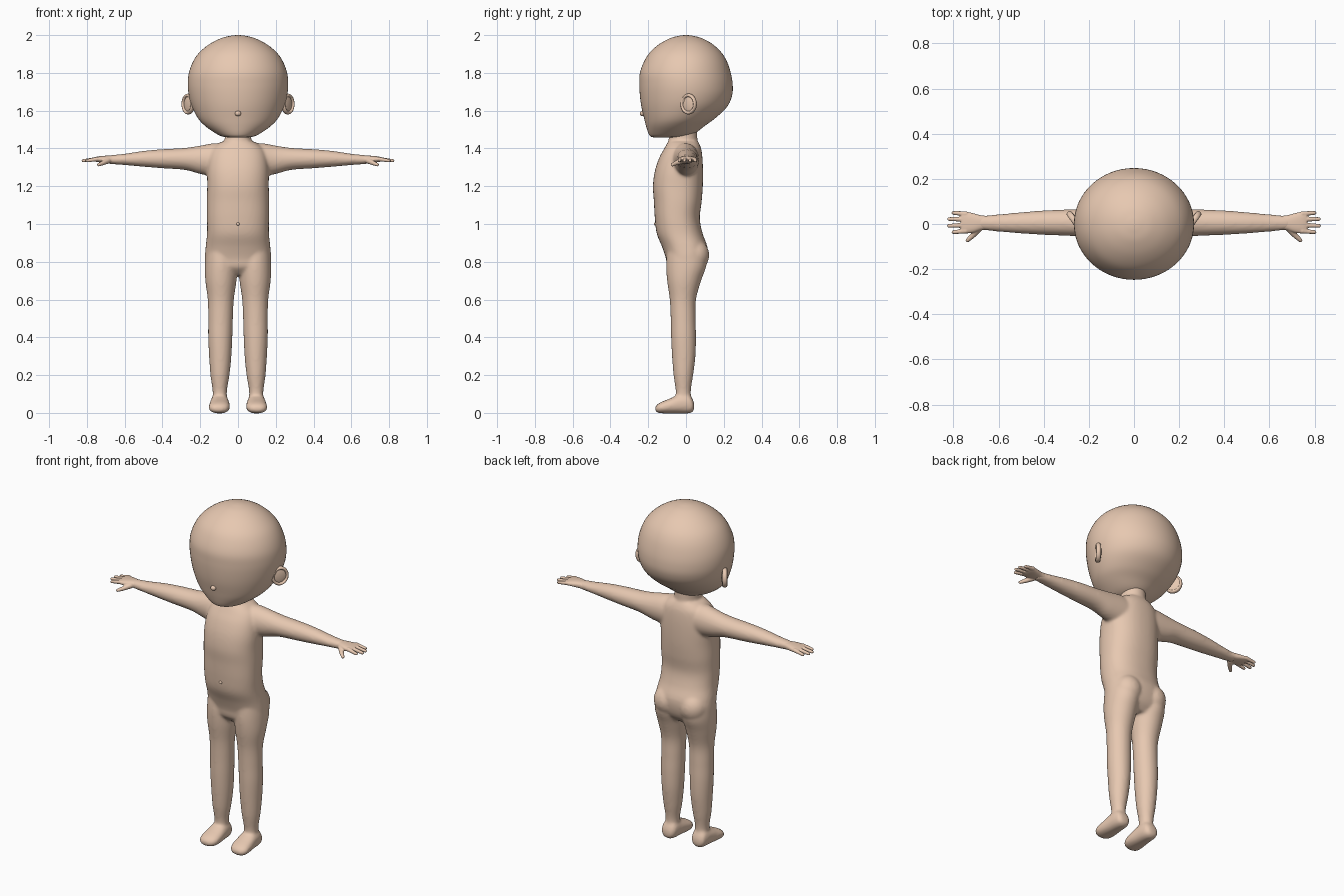
import bpy, bmesh, math
from mathutils import Vector, Matrix

skin = bpy.data.materials.new("skin")
skin.diffuse_color = (0.8, 0.58, 0.44, 1)


def spline(rows, steps):
    """Catmull-Rom resampling of station rows."""
    out = []
    for i in range(len(rows) - 1):
        p0, p1 = rows[max(i - 1, 0)], rows[i]
        p2, p3 = rows[i + 1], rows[min(i + 2, len(rows) - 1)]
        for s in range(steps):
            t = s / steps
            out.append([0.5 * (2 * b + (c - a) * t + (2 * a - 5 * b + 4 * c - d) * t * t
                               + (3 * b - a - 3 * c + d) * t ** 3)
                        for a, b, c, d in zip(p0, p1, p2, p3)])
    return out + [list(rows[-1])]


def loft(bm, rows, axis, side=1, power=2.0, n=48, steps=5):
    """Rows: position on axis, then min/max of the two other axes."""
    rings = []
    for t, a0, a1, b0, b1 in spline(rows, steps):
        ring = []
        for k in range(n):
            ang = 2 * math.pi * k / n
            c, s = math.cos(ang), math.sin(ang)
            u = (a0 + a1) / 2 + (a1 - a0) / 2 * math.copysign(abs(c) ** (2 / power), c)
            v = (b0 + b1) / 2 + (b1 - b0) / 2 * math.copysign(abs(s) ** (2 / power), s)
            p = {'x': (t, u, v), 'y': (u, t, v), 'z': (u, v, t)}[axis]
            ring.append(bm.verts.new((p[0] * side, p[1], p[2])))
        rings.append(ring)
    for r, q in zip(rings, rings[1:]):
        for k in range(n):
            j = (k + 1) % n
            bm.faces.new((r[k], r[j], q[j], q[k]))
    bm.faces.new(rings[0])
    bm.faces.new(rings[-1])


def ball(bm, loc, size, turn=0.0):
    m = Matrix.Translation(loc) @ Matrix.Rotation(turn, 4, 'Z') @ Matrix.Diagonal((*size, 1))
    bmesh.ops.create_uvsphere(bm, u_segments=32, v_segments=20, radius=1, matrix=m)


def finger(bm, p, q, r0, r1):
    p, q = Vector(p), Vector(q)
    d = q - p
    m = Matrix.Translation((p + q) / 2) @ d.to_track_quat('Z', 'Y').to_matrix().to_4x4()
    bmesh.ops.create_cone(bm, cap_ends=True, segments=20, radius1=r0, radius2=r1,
                          depth=d.length, matrix=m)
    ball(bm, p, (r0,) * 3)
    ball(bm, q, (r1,) * 3)


def finish(name, bm, voxel=0, smooth=0):
    bmesh.ops.recalc_face_normals(bm, faces=bm.faces)
    for f in bm.faces:
        f.smooth = True
    me = bpy.data.meshes.new(name)
    bm.to_mesh(me)
    bm.free()
    me.materials.append(skin)
    ob = bpy.data.objects.new(name, me)
    bpy.context.collection.objects.link(ob)
    if voxel:
        r = ob.modifiers.new("merge", 'REMESH')
        r.mode, r.voxel_size, r.use_smooth_shade = 'VOXEL', voxel, True
        s = ob.modifiers.new("blend", 'SMOOTH')
        s.factor, s.iterations = 0.5, smooth
    return ob


# head, rows from chin to crown
bm = bmesh.new()
loft(bm, [(1.457, -.04, .04, -.165, -.07), (1.464, -.085, .085, -.188, 0),
          (1.482, -.122, .122, -.2, .05), (1.52, -.175, .175, -.212, .1),
          (1.56, -.212, .212, -.222, .155), (1.62, -.243, .243, -.236, .217),
          (1.68, -.26, .26, -.244, .244), (1.74, -.266, .266, -.247, .247),
          (1.8, -.26, .26, -.244, .237), (1.86, -.238, .238, -.222, .217),
          (1.91, -.203, .203, -.19, .186), (1.955, -.147, .147, -.138, .137),
          (1.985, -.085, .085, -.08, .08), (1.997, -.035, .035, -.033, .033),
          (2.0, -.004, .004, -.004, .004)], 'z', n=64)
ball(bm, (0, -.23, 1.585), (.016, .014, .014))  # nose
finish("head", bm)

# ears: tilted cupped discs
for side, label in ((1, "left"), (-1, "right")):
    bm = bmesh.new()
    turn = -math.radians(35) * side
    place = Matrix.Translation((.264 * side, .014, 1.635)) @ Matrix.Rotation(turn, 4, 'Z')
    ball(bm, (.259 * side, .016, 1.635), (.013, .046, .05), turn)
    rim = []
    for i in range(40):
        a = 2 * math.pi * i / 40
        ring = []
        for k in range(12):
            b = 2 * math.pi * k / 12
            r = 1 + .2 * math.cos(b)
            ring.append(bm.verts.new(place @ Vector((.013 * math.sin(b), .041 * r * math.cos(a),
                                                     .046 * r * math.sin(a)))))
        rim.append(ring)
    for i in range(40):
        for k in range(12):
            r, q, j = rim[i], rim[(i + 1) % 40], (k + 1) % 12
            bm.faces.new((r[k], r[j], q[j], q[k]))
    finish(label + "_ear", bm)

# body: neck, torso, arms, legs and feet merged
bm = bmesh.new()
loft(bm, [(1.34, -.08, .08, -.1, .065), (1.42, -.074, .074, -.097, .062),
          (1.46, -.07, .07, -.09, .06), (1.52, -.07, .07, -.085, .06)], 'z')
loft(bm, [(.73, -.1, .1, -.06, .06), (.77, -.165, .165, -.097, .095),
          (.82, -.175, .175, -.107, .112), (.88, -.171, .171, -.127, .113),
          (.95, -.164, .164, -.155, .088), (1.03, -.164, .164, -.165, .073),
          (1.12, -.165, .165, -.17, .083), (1.2, -.163, .163, -.175, .089),
          (1.28, -.163, .163, -.165, .09), (1.35, -.155, .155, -.142, .087),
          (1.4, -.135, .135, -.115, .08), (1.435, -.09, .09, -.095, .065)], 'z', power=2.3)
for side in (1, -1):
    # arm
    loft(bm, [(.05, -.08, .07, 1.25, 1.42), (.12, -.075, .07, 1.25, 1.428),
              (.2, -.06, .068, 1.265, 1.415), (.28, -.053, .065, 1.286, 1.403),
              (.4, -.048, .06, 1.295, 1.396), (.5, -.042, .052, 1.303, 1.387),
              (.6, -.034, .043, 1.312, 1.372), (.67, -.027, .037, 1.317, 1.365),
              (.69, -.027, .037, 1.32, 1.362)], 'x', side)
    # leg
    loft(bm, [(.06, .058, .134, -.055, .028), (.12, .058, .135, -.055, .026),
              (.2, .045, .146, -.066, .038), (.3, .035, .153, -.074, .05),
              (.4, .03, .158, -.079, .053), (.5, .027, .158, -.081, .051),
              (.6, .022, .16, -.086, .053), (.7, .008, .173, -.1, .08),
              (.78, .002, .176, -.105, .108), (.86, .002, .172, -.1, .108)], 'z', side)
    ball(bm, (.083 * side, .045, .835), (.08, .078, .085))  # buttock
    # foot
    loft(bm, [(.044, .08, .115, .02, .045), (.034, .062, .135, .004, .075),
              (.01, .052, .143, -.003, .1), (-.04, .047, .148, -.003, .095),
              (-.09, .043, .153, -.003, .074), (-.13, .046, .154, -.002, .058),
              (-.153, .062, .143, .002, .044), (-.163, .085, .12, .014, .03)],
         'y', side, power=2.3)
finish("body", bm, 0.008, 8)

# navel
bm = bmesh.new()
ball(bm, (0, -.162, 1.0), (.009, .007, .009))
finish("navel", bm)

# hands
for side, label in ((1, "left"), (-1, "right")):
    bm = bmesh.new()
    loft(bm, [(.64, -.025, .036, 1.32, 1.36), (.675, -.027, .038, 1.322, 1.362),
              (.71, -.038, .047, 1.324, 1.361), (.745, -.042, .055, 1.328, 1.357),
              (.765, -.038, .054, 1.333, 1.352)], 'x', side, power=2.4)
    for y0, y1, x1 in ((-.031, -.036, .8), (-.005, -.008, .82), (.021, .022, .819), (.045, .049, .8)):
        finger(bm, (.745 * side, y0, 1.344), (x1 * side, y1, 1.335), .0115, .0085)
    finger(bm, (.69 * side, -.022, 1.335), (.715 * side, -.052, 1.323), .016, .012)
    finger(bm, (.715 * side, -.052, 1.323), (.737 * side, -.072, 1.314), .012, .009)
    finish(label + "_hand", bm, 0.0035, 3)
